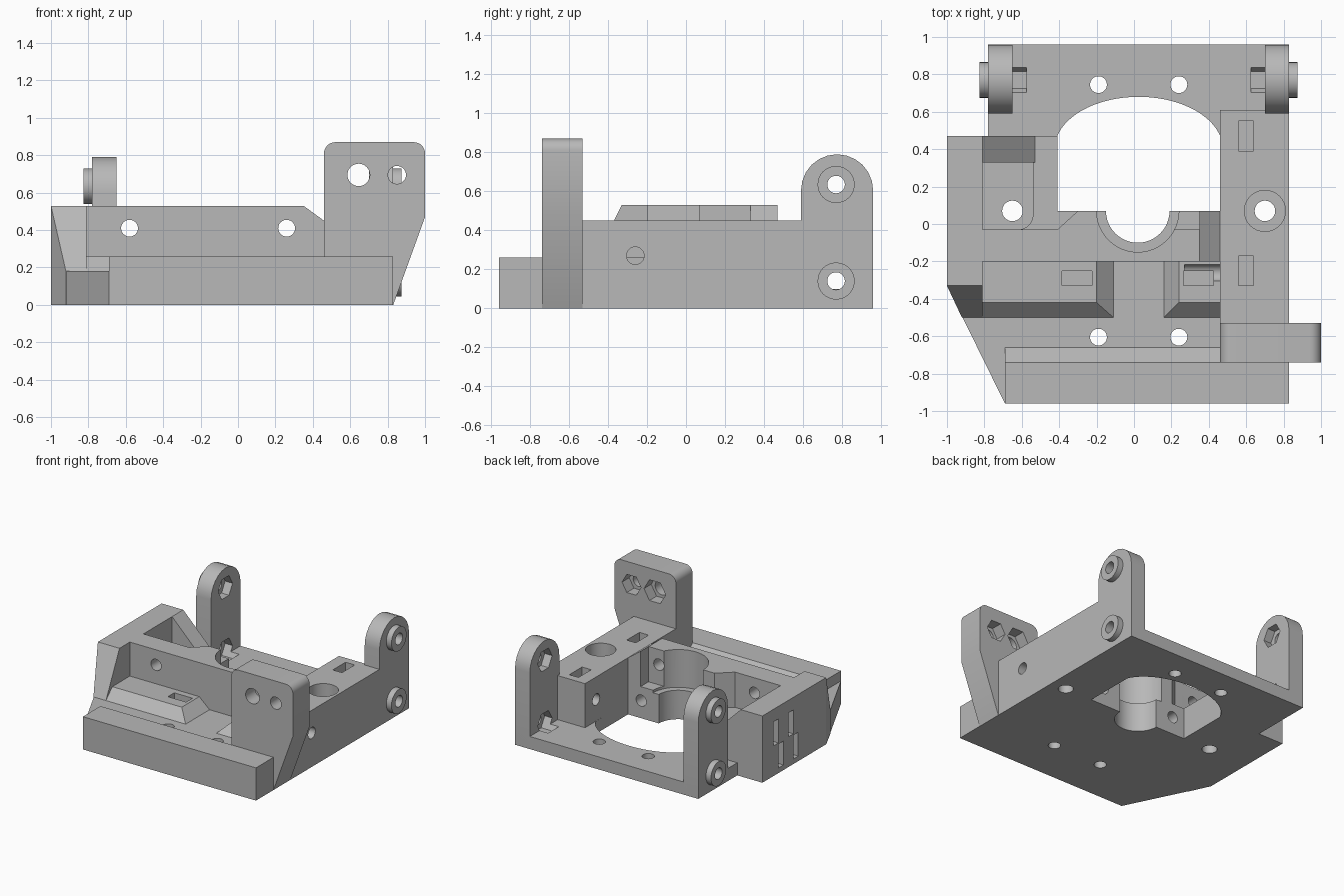
import bpy, bmesh, math

cube = bpy.data.objects.get("Cube")
if cube:
    bpy.data.objects.remove(cube, do_unlink=True)

grey = bpy.data.materials.new("plain_grey")
grey.use_nodes = True
GREY = (0.48, 0.48, 0.48, 1)
grey.diffuse_color = GREY
grey.node_tree.nodes["Principled BSDF"].inputs["Base Color"].default_value = GREY


def finish(bm, name):
    bmesh.ops.recalc_face_normals(bm, faces=bm.faces[:])
    mesh = bpy.data.meshes.new(name)
    bm.to_mesh(mesh)
    bm.free()
    mesh.materials.append(grey)
    obj = bpy.data.objects.new(name, mesh)
    bpy.context.collection.objects.link(obj)
    return obj


def prism(axis, pts, lo, hi, name="piece"):
    """Extrude a 2D outline along an axis from lo to hi."""
    place = {"x": lambda a, b, t: (t, a, b),
             "y": lambda a, b, t: (a, t, b),
             "z": lambda a, b, t: (a, b, t)}[axis]
    bm = bmesh.new()
    low = [bm.verts.new(place(a, b, lo)) for a, b in pts]
    high = [bm.verts.new(place(a, b, hi)) for a, b in pts]
    bm.faces.new(low)
    bm.faces.new(high)
    for i in range(len(pts)):
        j = (i + 1) % len(pts)
        bm.faces.new((low[i], low[j], high[j], high[i]))
    return finish(bm, name)


def box(x0, x1, y0, y1, z0, z1, name="piece"):
    return prism("z", [(x0, y0), (x1, y0), (x1, y1), (x0, y1)], z0, z1, name)


def arc(cx, cy, rx, ry, a0, a1, n):
    return [(cx + rx * math.cos(math.radians(a0 + (a1 - a0) * i / n)),
             cy + ry * math.sin(math.radians(a0 + (a1 - a0) * i / n)))
            for i in range(n + 1)]


def rod(axis, cx, cy, r, lo, hi, sides=32):
    return prism(axis, arc(cx, cy, r, r, 0, 360, sides)[:-1], lo, hi)


def hull(pts):
    bm = bmesh.new()
    for p in pts:
        bm.verts.new(p)
    bmesh.ops.convex_hull(bm, input=bm.verts[:])
    bmesh.ops.dissolve_limit(bm, angle_limit=0.01, verts=bm.verts[:], edges=bm.edges[:])
    return finish(bm, "piece")


def combine(target, operation, *others):
    for other in others:
        mod = target.modifiers.new("combine", "BOOLEAN")
        mod.operation = operation
        mod.solver = "EXACT"
        mod.object = other
        bpy.context.view_layer.objects.active = target
        bpy.ops.object.modifier_apply(modifier=mod.name)
        bpy.data.objects.remove(other, do_unlink=True)


def add(target, *others):
    combine(target, "UNION", *others)


def cut(target, *others):
    combine(target, "DIFFERENCE", *others)


FLOOR, LEDGE, WALL = 0.18, 0.25, 0.53

# base plate with its large rounded opening
body = prism("z", [(-1, 0.47), (-1, -0.33), (-0.69, -0.96), (0.83, -0.96),
                   (0.83, 0.96), (-0.78, 0.96), (-0.78, 0.47)], 0, 0.1, "carriage_body")
opening = [(-0.41, 0.07), (0.46, 0.07)] + [
    p for p in arc(0.025, 0.4, 0.45, 0.28, 15, 165, 32)]
cut(body, prism("z", opening, -0.1, 0.5))

# front floor slab
add(body, prism("z", [(-1, -0.05), (-1, -0.33), (-0.69, -0.96), (0.83, -0.96),
                      (0.83, -0.05)], 0, FLOOR))

# cross wall with bore block, sloped at its end
wall = box(-0.9, 0.46, -0.2, -0.03, 0, WALL)
add(wall, prism("z", [(-0.41, -0.03), (-0.41, -0.1), (0.46, -0.1),
                      (0.46, 0.07), (-0.3, 0.07)], 0, WALL))
cut(wall, box(0.02, 0.35, -0.03, 0.2, LEDGE, 0.7),
    prism("y", [(0.295, 0.57), (0.515, 0.41), (0.6, 0.41), (0.6, 0.7), (0.295, 0.7)], -0.4, 0.3))
add(body, wall, box(-0.41, 0.46, -0.1, 0.07, 0, LEDGE))

# side wall with a sloped front end
add(body, hull([(-1, 0.47, 0), (-1, -0.33, 0), (-0.92, -0.5, 0), (-0.81, -0.5, 0), (-0.81, 0.47, 0),
                (-1, 0.47, WALL), (-1, -0.33, WALL), (-0.81, -0.33, WALL), (-0.81, 0.47, WALL),
                (-0.92, -0.5, FLOOR), (-0.81, -0.5, FLOOR)]))

# side ledge, its pocket and the gusset
ledge = box(-0.85, -0.41, -0.1, 0.47, 0, LEDGE)
pocket = [(-0.81, 0.33), (-0.81, -0.03)] + arc(-0.62, 0.05, 0.08, 0.08, -90, 0, 8) + [(-0.54, 0.33)]
cut(ledge, prism("z", pocket, 0.15, 0.6))
add(body, ledge, prism("y", [(-0.85, 0.2), (-0.85, WALL), (-0.81, WALL),
                             (-0.53, LEDGE), (-0.53, 0.2)], 0.33, 0.47))

# long rail and front lip
add(body, box(0.46, 0.83, -0.6, 0.61, 0, 0.45),
    prism("x", [(-0.96, 0), (-0.96, 0.26), (-0.74, 0.26), (-0.66, FLOOR), (-0.66, 0)], -0.69, 0.83))

# bevelled nut pads
for outer, base, top in ((-0.85, -0.11, -0.2), (0.5, 0.16, 0.24)):
    add(body, hull([(x, y, 0.1) for x in (outer, base) for y in (-0.5, -0.15)] +
                   [(x, y, FLOOR) for x in (outer, base) for y in (-0.5, -0.15)] +
                   [(x, y, 0.26) for x in (outer, top) for y in (-0.42, -0.15)]))

# stepped central bore
cut(body, rod("z", 0.02, 0.07, 0.17, -0.1, 0.7, 48), rod("z", 0.02, 0.07, 0.22, LEDGE - 0.02, 0.7, 48))

# vertical screw holes
for x in (-0.19, 0.24):
    for y in (-0.605, 0.745):
        cut(body, rod("z", x, y, 0.045, -0.1, 0.5))
for x in (-0.65, 0.7):
    cut(body, rod("z", x, 0.07, 0.055, -0.1, 0.7))
cut(body, rod("z", 0.7, 0.07, 0.11, 0.3, 0.6))

# cross wall holes, pad holes and nut slots
for x in (-0.58, 0.26):
    cut(body, rod("y", x, 0.41, 0.045, -0.3, 0.02))
for x in (-0.305, 0.345):
    cut(body, rod("y", x, 0.14, 0.045, -0.35, 0.2),
        box(x - 0.08, x + 0.08, -0.33, -0.25, 0.06, 0.4))

# rail holes and nut slots
cut(body, rod("x", -0.26, 0.27, 0.045, 0.27, 1), rod("x", 0.47, 0.27, 0.045, 0.3, 0.68))
for y in (0.47, -0.25):
    cut(body, box(0.56, 0.64, y - 0.08, y + 0.08, 0.18, 0.6))

# tie slots in the side wall
for y, z in ((0.3, 0.24), (0.11, 0.24), (0.235, 0.04), (0.05, 0.04)):
    cut(body, box(-1.1, -0.85, y - 0.03, y + 0.03, z, z + 0.19))

# clamp tower with rounded top and hex pockets at the back
outline = ([(0.46, 0), (0.83, 0), (1, 0.47)] + arc(0.94, 0.81, 0.06, 0.06, 0, 90, 8)
           + arc(0.52, 0.81, 0.06, 0.06, 90, 180, 8))
tower = prism("y", outline, -0.74, -0.53, "clamp_tower")
for x, r in ((0.645, 0.06), (0.85, 0.048)):
    cut(tower, rod("y", x, 0.695, r, -0.9, -0.4), rod("y", x, 0.695, r + 0.035, -0.62, -0.4, 6))

# rear lugs with bosses outside and hex pockets inside
MID = 0.025
lugs = []
for side, name in ((1, "left_lug"), (-1, "right_lug")):
    def span(a, b):
        return sorted((MID + side * a, MID + side * b))
    profile = [(0.96, 0), (0.96, 0.605)] + arc(0.775, 0.605, 0.185, 0.185, 0, 180, 12)[1:] + [(0.59, 0)]
    lug = prism("x", profile, *span(0.675, 0.805), name)
    for z in (0.14, 0.635):
        add(lug, rod("x", 0.77, z, 0.095, *span(0.78, 0.85)))
    for z in (0.14, 0.635):
        for part in (lug, body):
            cut(part, rod("x", 0.77, z, 0.045, *span(0.6, 0.95)),
                rod("x", 0.77, z, 0.09, *span(0.6, 0.74), 6))
    lugs.append(lug)

# smooth round surfaces, keep edges sharp
bpy.ops.object.select_all(action="DESELECT")
for obj in [body, tower] + lugs:
    obj.select_set(True)
bpy.context.view_layer.objects.active = body
bpy.ops.object.shade_smooth_by_angle(angle=math.radians(25))
